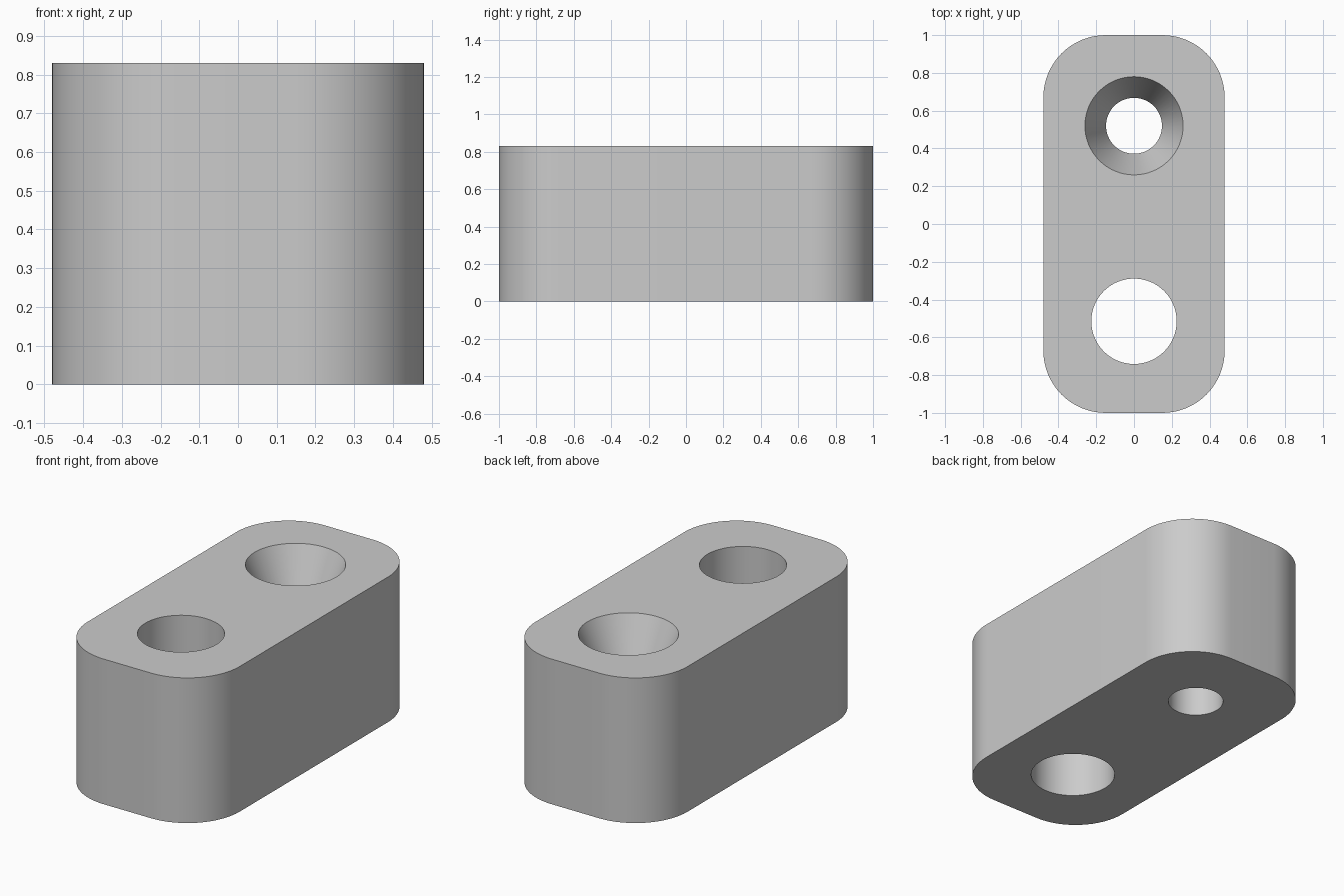
import bpy
import bmesh
from math import sin, cos, pi, radians

WIDTH, LENGTH, HEIGHT = 0.96, 2.0, 0.83
CORNER = 0.33
SEGMENTS = 64

old = bpy.data.objects.get("Cube")
if old:
    bpy.data.objects.remove(old, do_unlink=True)

grey = bpy.data.materials.new("light grey")
grey.use_nodes = True
colour = (0.6, 0.6, 0.6, 1.0)
grey.diffuse_color = colour
grey.node_tree.nodes["Principled BSDF"].inputs["Base Color"].default_value = colour


def add_object(name, bm):
    bmesh.ops.recalc_face_normals(bm, faces=bm.faces[:])
    mesh = bpy.data.meshes.new(name)
    bm.to_mesh(mesh)
    bm.free()
    mesh.materials.append(grey)
    obj = bpy.data.objects.new(name, mesh)
    bpy.context.collection.objects.link(obj)
    return obj


def loft(name, rings):
    """Join equal rings of points into a closed solid."""
    bm = bmesh.new()
    loops = [[bm.verts.new(p) for p in ring] for ring in rings]
    for low, high in zip(loops, loops[1:]):
        for i in range(len(low)):
            j = (i + 1) % len(low)
            bm.faces.new((low[i], low[j], high[j], high[i]))
    bm.faces.new(loops[0][::-1])
    bm.faces.new(loops[-1])
    return add_object(name, bm)


def rounded_outline(z, steps=16):
    points = []
    for quarter, (sx, sy) in enumerate(((1, 1), (-1, 1), (-1, -1), (1, -1))):
        cx, cy = sx * (WIDTH / 2 - CORNER), sy * (LENGTH / 2 - CORNER)
        for k in range(steps + 1):
            a = (quarter + k / steps) * pi / 2
            points.append((cx + CORNER * cos(a), cy + CORNER * sin(a), z))
    return points


def circle(y, radius, z):
    angles = [2 * pi * i / SEGMENTS for i in range(SEGMENTS)]
    return [(radius * cos(a), y + radius * sin(a), z) for a in angles]


def cut_hole(target, name, y, profile):
    cutter = loft(name, [circle(y, r, z) for r, z in profile])
    cutter.hide_render = True
    mod = target.modifiers.new(name, 'BOOLEAN')
    mod.operation = 'DIFFERENCE'
    mod.solver = 'EXACT'
    mod.object = cutter
    bpy.context.view_layer.objects.active = target
    bpy.ops.object.modifier_apply(modifier=name)
    bpy.data.objects.remove(cutter, do_unlink=True)


# Block with rounded vertical corners
block = loft("rounded_block", [rounded_outline(0), rounded_outline(HEIGHT)])

# Plain through hole at the front, tapered-mouth hole at the back
cut_hole(block, "plain_hole", -0.515, [(0.226, -0.1), (0.226, HEIGHT + 0.1)])
cut_hole(block, "countersunk_hole", 0.52,
         [(0.148, -0.1), (0.148, HEIGHT - 0.26), (0.26, HEIGHT), (0.26, HEIGHT + 0.1)])

# Smooth walls with crisp rims
bpy.ops.object.select_all(action='DESELECT')
block.select_set(True)
bpy.context.view_layer.objects.active = block
bpy.ops.object.shade_smooth_by_angle(angle=radians(20))
